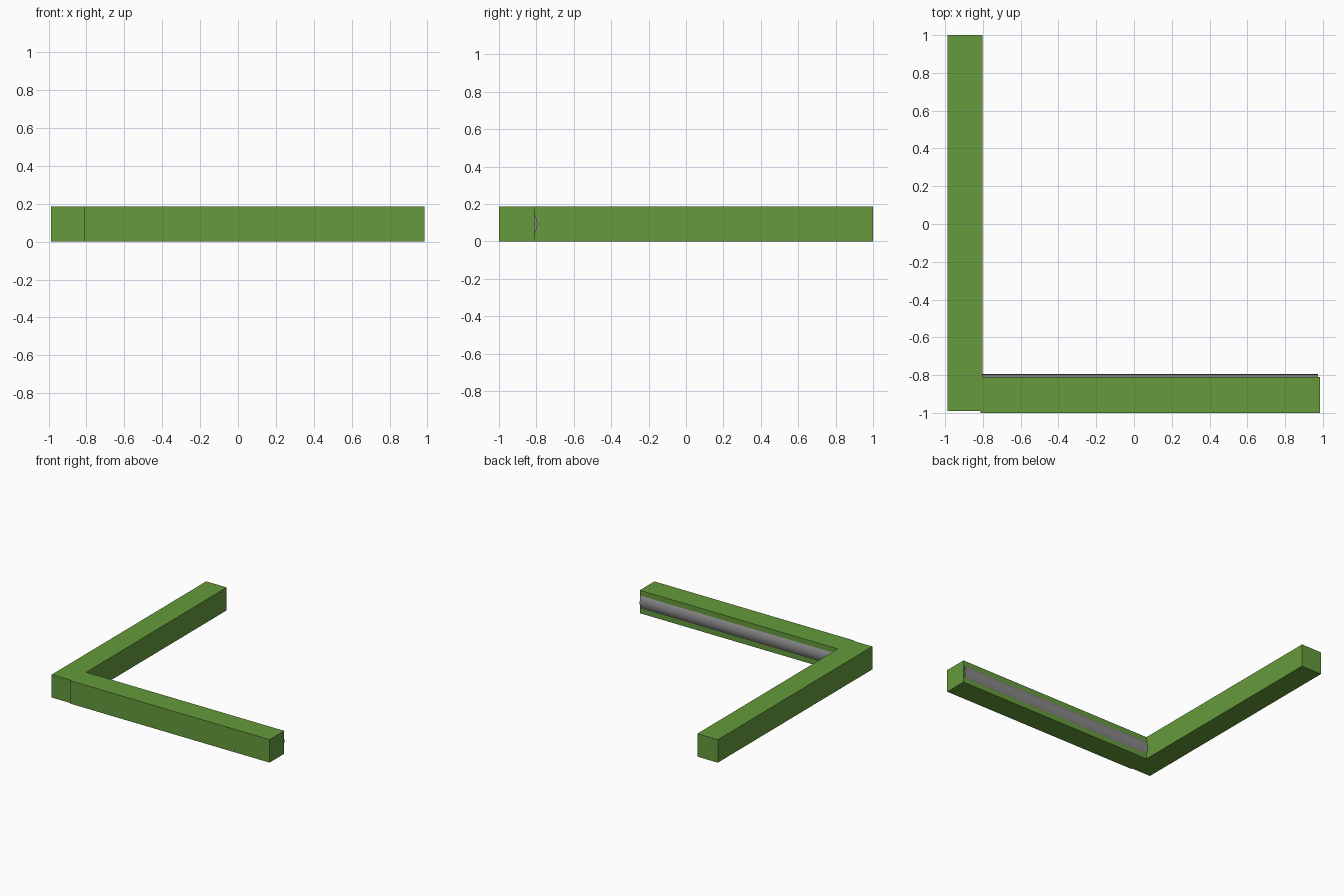
import bpy
import math

default = bpy.data.objects.get("Cube")
if default:
    bpy.data.objects.remove(default, do_unlink=True)


def material(name, colour):
    mat = bpy.data.materials.new(name)
    mat.use_nodes = True
    mat.diffuse_color = colour
    mat.node_tree.nodes["Principled BSDF"].inputs["Base Color"].default_value = colour
    return mat


def beam(name, low, high, mat):
    """Box spanning two opposite corners."""
    bpy.ops.mesh.primitive_cube_add(size=1)
    obj = bpy.context.object
    obj.name = name
    obj.location = [(a + b) / 2 for a, b in zip(low, high)]
    obj.scale = [b - a for a, b in zip(low, high)]
    bpy.ops.object.transform_apply(location=True, rotation=False, scale=True)
    obj.data.materials.append(mat)
    return obj


green = material("leaf green", (0.133, 0.328, 0.045, 1))
grey = material("mid grey", (0.25, 0.25, 0.25, 1))
height = 0.187

# Two square beams meeting in an L
beam("side_beam", (-0.987, -0.991, 0), (-0.802, 1, height), green)
beam("front_beam", (-0.813, -1, 0), (0.985, -0.811, height), green)

# Round rod set in the front beam, bulging from its inner face
start, end, radius = -0.813, 0.975, 0.09
bpy.ops.mesh.primitive_cylinder_add(
    vertices=48, radius=radius, depth=end - start,
    location=((start + end) / 2, -0.795 - radius, height / 2),
    rotation=(0, math.pi / 2, 0))
rod = bpy.context.object
rod.name = "inset_rod"
rod.data.materials.append(grey)
bpy.ops.object.shade_smooth_by_angle()
